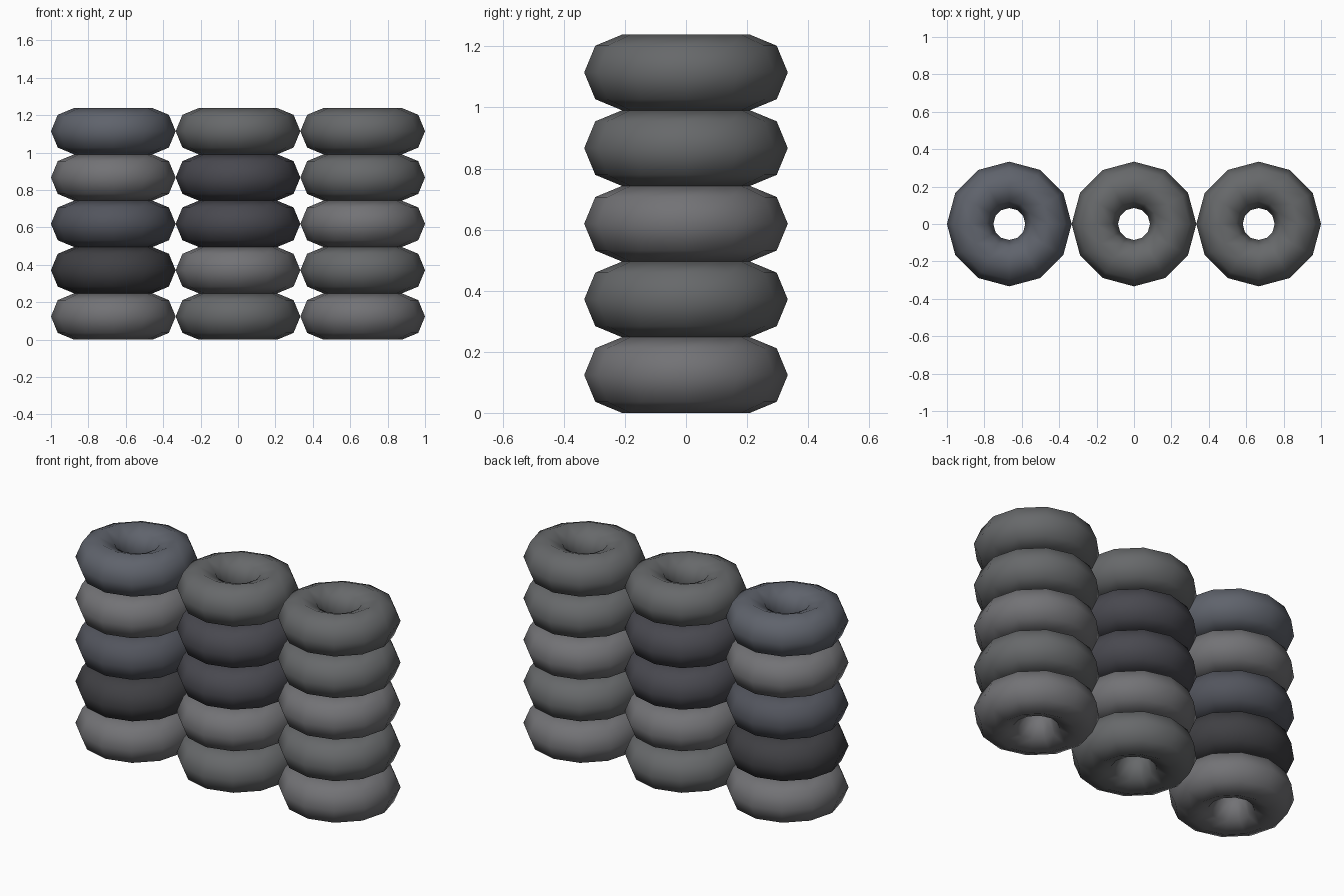
import bpy

if "Cube" in bpy.data.objects:
    bpy.data.objects.remove(bpy.data.objects["Cube"])

RING, TUBE = 0.2094, 0.1239      # tyre ring and tube radii
STEP_X, STEP_Z = 0.6667, 0.2477  # spacing of columns and layers

# rubber shades
shades = {
    "light": (0.17, 0.17, 0.18, 1),
    "mid": (0.135, 0.14, 0.145, 1),
    "blue": (0.115, 0.125, 0.15, 1),
    "slate": (0.085, 0.09, 0.11, 1),
    "dark": (0.065, 0.065, 0.078, 1),
    "black": (0.05, 0.05, 0.056, 1),
}
mats = {}
for name, colour in shades.items():
    mats[name] = bpy.data.materials.new("rubber_" + name)
    mats[name].diffuse_color = colour

# shade of every tyre, bottom to top, for the left, middle and right stacks
stacks = {
    "left": ["light", "black", "slate", "light", "blue"],
    "middle": ["mid", "light", "dark", "dark", "mid"],
    "right": ["light", "mid", "light", "mid", "mid"],
}

# stacks of low-sided, smooth-shaded tyres
for col, (side, layers) in enumerate(stacks.items()):
    for row, shade in enumerate(layers):
        bpy.ops.mesh.primitive_torus_add(
            major_segments=12, minor_segments=8,
            major_radius=RING, minor_radius=TUBE,
            location=((col - 1) * STEP_X, 0, TUBE + row * STEP_Z))
        tyre = bpy.context.object
        tyre.name = f"{side}_tyre_{row + 1}"
        tyre.data.materials.append(mats[shade])
        bpy.ops.object.shade_smooth()

for m in bpy.data.materials:
    if m.users and not m.is_grease_pencil:
        m.use_nodes = True
        m.node_tree.nodes["Principled BSDF"].inputs["Base Color"].default_value = m.diffuse_color
